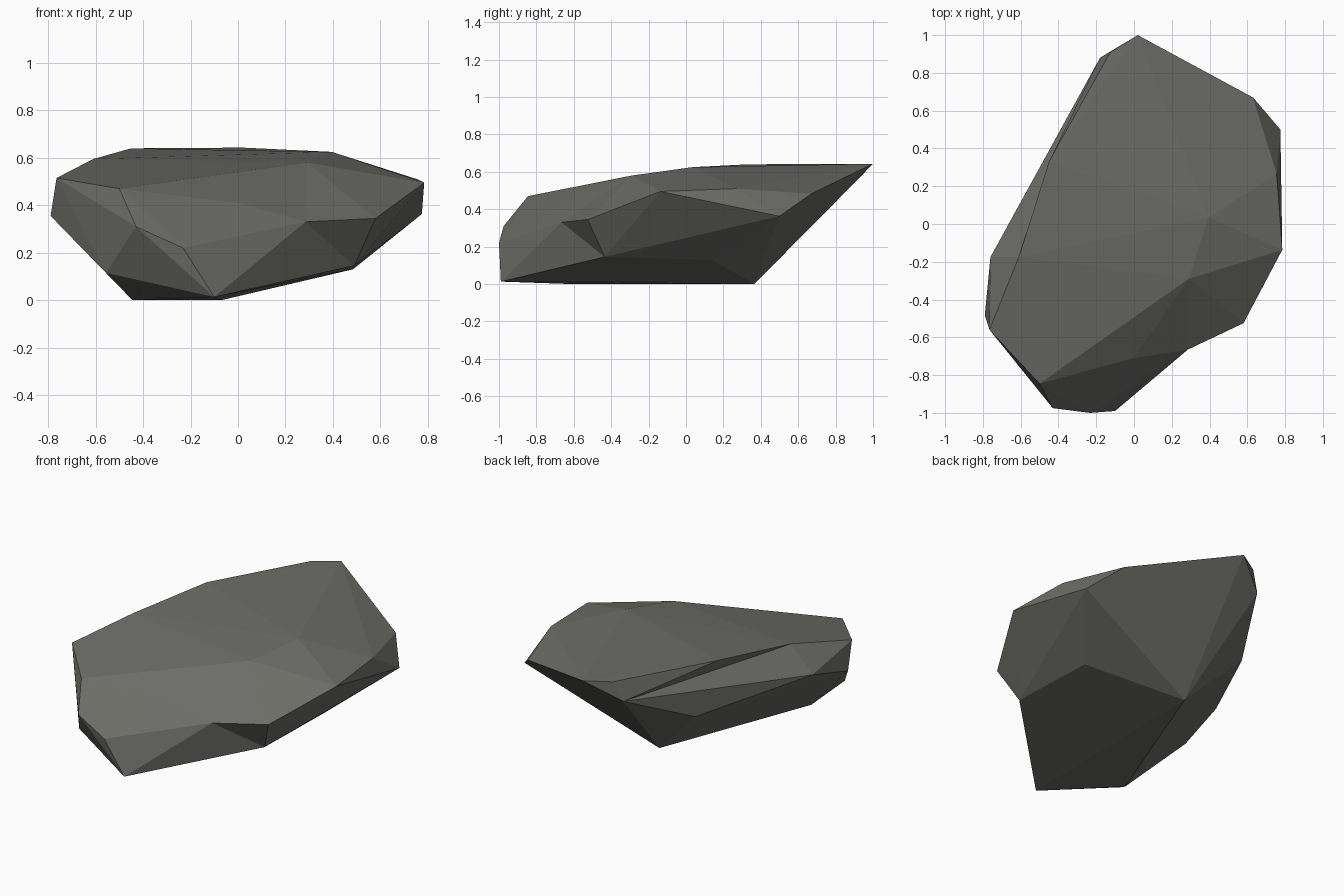
import bpy, bmesh

if "Cube" in bpy.data.objects:
    bpy.data.objects.remove(bpy.data.objects["Cube"])

# Corner points of the boulder, grouped from the resting base up to the flat crown
POINTS = {
    # base
    "a": (-.445, -.61, 0), "b": (-.07, .365, 0), "c": (.485, .14, .13),
    "d": (.49, -.435, .145), "e": (.24, -.82, .125), "f": (-.10, -.99, .013),
    "g": (-.557, -.785, .115),
    # belt
    "h": (-.232, -1.0, .22), "i": (-.43, -.975, .31), "j": (-.79, -.485, .355),
    "k": (-.76, -.175, .44), "l": (-.40, .48, .33), "m": (-.18, .88, .52),
    "n": (.775, .50, .363), "o": (.58, -.525, .345),
    # crown
    "p": (-.50, -.845, .47), "q": (-.765, -.56, .515), "r": (-.61, -.175, .595),
    "s": (-.45, .33, .64), "t": (-.125, .91, .64), "u": (.02, 1.0, .643),
    "v": (.63, .67, .483), "w": (.755, .265, .51), "x": (.785, -.137, .495),
    "y": (.29, -.29, .58), "z": (.395, .035, .625),
}

bm = bmesh.new()
V = {name: bm.verts.new(co) for name, co in POINTS.items()}

# Overall stone: hull of the corner points
bmesh.ops.convex_hull(bm, input=list(bm.verts), use_existing_faces=False)
bmesh.ops.triangulate(bm, faces=list(bm.faces))

# Thin ledge on the left: turn one edge inward
ledge = bm.edges.get((V["k"], V["s"]))
if ledge:
    bmesh.ops.rotate_edges(bm, edges=[ledge], use_ccw=False)

# Notch at the front right: remove the hull faces there and fan them to a sunken point
rim = {V[n] for n in "podefhy"}
patch = [f for f in bm.faces if all(v in rim for v in f.verts)]
inside = set(patch)
border = [e for f in patch for e in f.edges if any(g not in inside for g in e.link_faces)]
pairs = [tuple(e.verts) for e in border]
bmesh.ops.delete(bm, geom=patch, context='FACES')
sunk = bm.verts.new((.285, -.665, .33))
for v1, v2 in pairs:
    bm.faces.new((v1, v2, sunk))

# Small bulge on the crease between the notch and the left shoulder
crease = bm.edges.get((V["p"], sunk))
if crease:
    cut = bmesh.ops.subdivide_edges(bm, edges=[crease], cuts=1)
    for el in cut["geom_inner"]:
        if isinstance(el, bmesh.types.BMVert):
            el.co = (0, -.71, .41)
bmesh.ops.triangulate(bm, faces=list(bm.faces))
bmesh.ops.delete(bm, geom=[v for v in bm.verts if not v.link_faces], context='VERTS')
bmesh.ops.recalc_face_normals(bm, faces=list(bm.faces))

mesh = bpy.data.meshes.new("boulder")
bm.to_mesh(mesh)
bm.free()

# One flat stone grey
stone = bpy.data.materials.new("stone grey")
stone.diffuse_color = (.150, .150, .136, 1)
stone.use_nodes = True
stone.node_tree.nodes["Principled BSDF"].inputs["Base Color"].default_value = stone.diffuse_color
mesh.materials.append(stone)
boulder = bpy.data.objects.new("boulder", mesh)
bpy.context.collection.objects.link(boulder)
